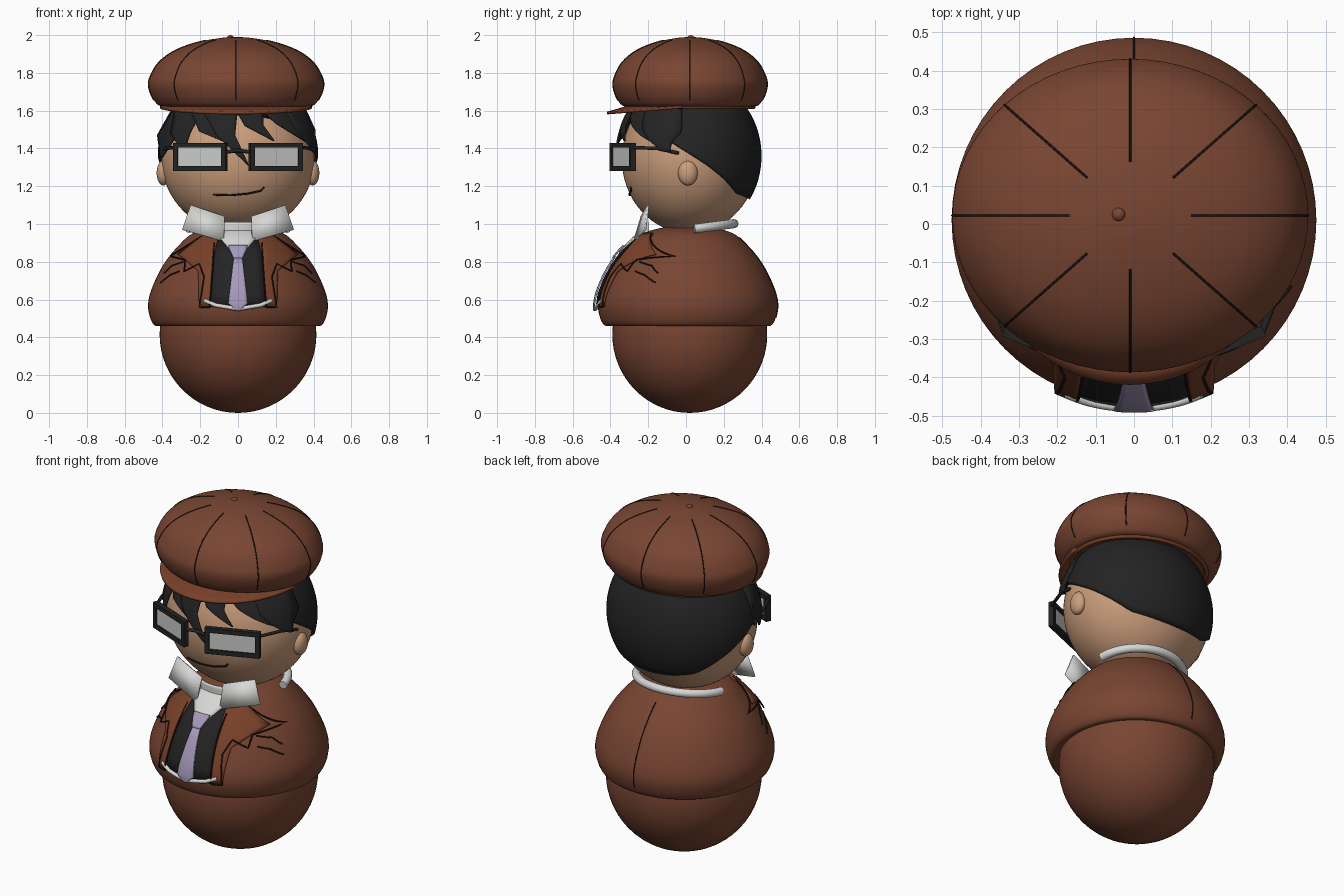
import bpy, bmesh, math
from mathutils import Vector, Matrix

if "Cube" in bpy.data.objects:
    bpy.data.objects.remove(bpy.data.objects["Cube"])


def mat(name, r, g, b):
    m = bpy.data.materials.new(name)
    m.diffuse_color = (r, g, b, 1)
    m.use_nodes = True
    m.node_tree.nodes["Principled BSDF"].inputs["Base Color"].default_value = m.diffuse_color
    return m


BROWN = mat("brown_cloth", 0.19, 0.06, 0.032)
RUST = mat("rust_cloth", 0.19, 0.052, 0.022)
SKIN = mat("skin", 0.60, 0.34, 0.20)
BLACK = mat("black_hair", 0.017, 0.017, 0.017)
INK = mat("dark_line", 0.012, 0.007, 0.005)
WHITE = mat("white_cloth", 0.68, 0.69, 0.67)
LENS = mat("lens_grey", 0.60, 0.61, 0.59)
LILAC = mat("lilac_tie", 0.38, 0.32, 0.50)


def finish(name, bm, m, thick=0, offset=0):
    bmesh.ops.recalc_face_normals(bm, faces=bm.faces)
    me = bpy.data.meshes.new(name)
    bm.to_mesh(me)
    bm.free()
    me.materials.append(m)
    for p in me.polygons:
        p.use_smooth = True
    me.set_sharp_from_angle(angle=math.radians(40))
    ob = bpy.data.objects.new(name, me)
    bpy.context.collection.objects.link(ob)
    if thick:
        s = ob.modifiers.new("thickness", 'SOLIDIFY')
        s.thickness, s.offset = thick, offset
    return ob


def grid(name, rows, m, closed=False, thick=0, offset=0, caps=False):
    bm = bmesh.new()
    vs = [[bm.verts.new(p) for p in r] for r in rows]
    n = len(rows[0])
    for a, b in zip(vs, vs[1:]):
        for i in range(n if closed else n - 1):
            j = (i + 1) % n
            bm.faces.new((a[i], a[j], b[j], b[i]))
    if caps:
        bm.faces.new(vs[0])
        bm.faces.new(vs[-1])
    return finish(name, bm, m, thick, offset)


def smooth_path(pts, n=6):
    # Catmull-Rom through the points
    p = [Vector(q) for q in pts]
    p = [2 * p[0] - p[1]] + p + [2 * p[-1] - p[-2]]
    out = []
    for a, b, c, d in zip(p, p[1:], p[2:], p[3:]):
        for k in range(n):
            t = k / n
            out.append(0.5 * (2 * b + (c - a) * t + (2 * a - 5 * b + 4 * c - d) * t * t
                              + (3 * b - a - 3 * c + d) * t ** 3))
    return out + [p[-2]]


def lathe(name, prof, m, cx=0, cy=0, sx=1, sy=1, n=64):
    rows = [[(cx + r * sx * math.cos(2 * math.pi * i / n),
              cy + r * sy * math.sin(2 * math.pi * i / n), z) for i in range(n)] for r, z in prof]
    return grid(name, rows, m, closed=True, caps=True)


def ball(name, c, rad, m, seg=48):
    bm = bmesh.new()
    bmesh.ops.create_uvsphere(bm, u_segments=seg, v_segments=seg // 2, radius=1,
                              matrix=Matrix.Translation(c) @ Matrix.Diagonal((*rad, 1)))
    return finish(name, bm, m)


def tube(name, pts, r, m, cyclic=False):
    cu = bpy.data.curves.new(name, 'CURVE')
    cu.dimensions, cu.bevel_depth, cu.bevel_resolution, cu.use_fill_caps = '3D', r, 2, True
    sp = cu.splines.new('POLY')
    sp.points.add(len(pts) - 1)
    for q, p in zip(sp.points, pts):
        q.co = (*p, 1)
    sp.use_cyclic_u = cyclic
    cu.materials.append(m)
    ob = bpy.data.objects.new(name, cu)
    bpy.context.collection.objects.link(ob)
    return ob


def lerp(table, k):
    for (a, u), (b, v) in zip(table, table[1:]):
        if a <= k <= b:
            return u + (v - u) * (k - a) / (b - a)
    return table[0][1] if k < table[0][0] else table[-1][1]


def patch(name, surf, rows, off, m, n=6, k=5):
    # panel hugging a surface, rows are (z, left x, right x)
    out = []
    for a, b in zip(rows, rows[1:]):
        for t in range(k):
            out.append([u + (v - u) * t / k for u, v in zip(a, b)])
    out.append(rows[-1])
    pts = [[(x, surf(x, z) - off, z) for x in (l + (r - l) * i / n for i in range(n + 1))]
           for z, l, r in out]
    return grid(name, pts, m, thick=0.009)


def ink(name, surf, pts, m=INK, r=0.004, off=0.004, k=6):
    path = []
    for a, b in zip(pts, pts[1:]):
        path += [(a[0] + (b[0] - a[0]) * t / k, a[1] + (b[1] - a[1]) * t / k) for t in range(k)]
    path.append(pts[-1])
    return tube(name, [(x, surf(x, z) - off, z) for x, z in path], r, m)


def ellipsoid(c, rad):
    return lambda x, z: c[1] - rad[1] * math.sqrt(
        max(0.005, 1 - (x / rad[0]) ** 2 - ((z - c[2]) / rad[2]) ** 2))


# Body: lower ball and flared jacket
ball("lower_body", (0, 0.02, 0.415), (0.415, 0.41, 0.415), BROWN, 64)
jp = smooth_path([(0.41, 0.462), (0.44, 0.463), (0.462, 0.495), (0.476, 0.56), (0.466, 0.63),
                  (0.43, 0.72), (0.385, 0.8), (0.32, 0.88), (0.24, 0.95), (0.12, 0.985)])
lathe("jacket", jp, BROWN, cy=0.01)
jz = [(z, r) for r, z in jp]


def jacket(x, z):
    return 0.01 - math.sqrt(max(0.002, max(0.22, lerp(jz, z)) ** 2 - x * x))


tube("jacket_back_seam", [(0, 0.01 + r, z) for r, z in jp if 0.5 < z < 0.93], 0.003, INK)

# Shirt, waistcoat, tie
patch("waistcoat", jacket, [(0.92, -0.13, 0.13), (0.56, -0.15, 0.15)], 0.008, BLACK)
patch("shirt", jacket, [(1.01, -0.1, 0.1), (0.93, -0.1, 0.1), (0.85, -0.03, 0.03)], 0.016, WHITE)
patch("tie_blade", jacket, [(0.83, -0.022, 0.022), (0.58, -0.052, 0.052), (0.54, -0.005, 0.005)],
      0.022, LILAC)
patch("tie_knot", jacket, [(0.885, -0.05, 0.05), (0.865, -0.045, 0.045), (0.82, -0.024, 0.024)],
      0.028, LILAC)

for s, side in ((-1, "left"), (1, "right")):
    # Lapels with stitched outlines and jacket folds
    patch(side + "_lapel", jacket,
          [(0.95, s * 0.1, s * 0.17), (0.84, s * 0.125, s * 0.32), (0.81, s * 0.13, s * 0.28),
           (0.75, s * 0.135, s * 0.21), (0.56, s * 0.15, s * 0.205)], 0.014, RUST)
    for i, pts in enumerate((
            [(0.17, 0.95), (0.28, 0.88), (0.36, 0.83), (0.28, 0.81), (0.285, 0.75), (0.205, 0.79),
             (0.18, 0.72), (0.205, 0.56), (0.15, 0.56)],
            [(0.125, 0.9), (0.135, 0.75), (0.15, 0.56)],
            [(0.29, 0.80), (0.35, 0.78), (0.39, 0.74)],
            [(0.31, 0.75), (0.36, 0.73), (0.41, 0.69)])):
        ink(f"{side}_jacket_line_{i}", jacket, [(s * x, z) for x, z in pts],
            off=0.02 if i < 2 else 0.002)
    ink(side + "_shirt_hem", jacket, [(s * 0.175, 0.595), (s * 0.12, 0.57), (0, 0.55)], WHITE,
        0.011, 0.014)
    # Raised collar points
    q = [(0.25, -0.2, 1.1), (0.07, -0.235, 1.04), (0.075, -0.275, 0.908), (0.295, -0.215, 0.97)]
    q = [(s * x, y, z) for x, y, z in q]
    grid(side + "_collar_point", [[q[0], q[1]], [q[3], q[2]]], WHITE, thick=0.01)
    # Ears
    ball(side + "_ear", (s * 0.395, 0.01, 1.27), (0.036, 0.052, 0.066), SKIN, 24)

# Rolled collar behind the neck
tube("rear_collar", [(0.26 * math.cos(a), 0.02 + 0.235 * math.sin(a), 0.972 + 0.03 * math.sin(a))
                     for a in (math.radians(d) for d in range(6, 175, 6))], 0.024, WHITE)

# Head and mouth
head_c, head_r = (0, 0.02, 1.345), (0.405, 0.36, 0.395)
ball("head", head_c, head_r, SKIN, 64)
ink("mouth", ellipsoid(head_c, head_r),
    [(-0.13, 1.155), (-0.04, 1.152), (0.05, 1.16), (0.12, 1.175), (0.14, 1.195)], r=0.005)

# Hair shell: lower edge drops from the brow to the nape
hc, hr = (0, 0.02, 1.36), (0.425, 0.38, 0.42)
edge = [(-1, 1.59), (-0.8, 1.56), (-0.6, 1.49), (-0.3, 1.44), (0, 1.37), (0.25, 1.31),
        (0.5, 1.24), (0.75, 1.16), (1, 1.13)]
rows = []
for j in range(17):
    row = []
    for i in range(80):
        a = 2 * math.pi * i / 80
        low = lerp(edge, math.cos(a))
        z = low + (1.68 - low) * j / 16
        f = math.sqrt(1 - ((z - hc[2]) / hr[2]) ** 2)
        row.append((hr[0] * f * math.sin(a), hc[1] + hr[1] * f * math.cos(a), z))
    rows.append(row)
grid("hair", rows, BLACK, closed=True, thick=0.03, offset=-1)

# Fringe locks: (left x, right x, middle x, middle z, tip x, tip z)
fringe = ellipsoid(hc, hr)
for i, (l, r, mx, mz, tx, tz) in enumerate((
        (-0.34, -0.22, -0.37, 1.47, -0.405, 1.35), (-0.33, -0.18, -0.30, 1.48, -0.29, 1.38),
        (-0.26, -0.12, -0.15, 1.49, -0.06, 1.43), (-0.20, 0.0, -0.06, 1.47, 0.055, 1.31),
        (-0.02, 0.13, 0.09, 1.52, 0.19, 1.44), (0.10, 0.26, 0.26, 1.53, 0.37, 1.43),
        (0.24, 0.35, 0.36, 1.5, 0.41, 1.38))):
    patch(f"fringe_lock_{i}", fringe, [(1.62, l, r), (mz, mx - 0.055, mx + 0.045),
                                       (tz, tx - 0.003, tx + 0.003)], 0.004 + 0.002 * i, BLACK)


# Glasses: angled rectangular frames, lenses, bridge and arms
def box(name, c, size, m, rot):
    bm = bmesh.new()
    bmesh.ops.create_cube(bm, size=1, matrix=Matrix.Translation(c) @ rot
                          @ Matrix.Diagonal((*size, 1)))
    return finish(name, bm, m)


for s, side in ((-1, "left"), (1, "right")):
    rot = Matrix.Rotation(s * math.radians(22), 4, 'Z')
    c = Vector((s * 0.2, -0.335, 1.355))
    w, h, t = 0.30, 0.15, 0.026
    for nm, dx, dz, sx, sz in (("top", 0, h / 2 - t / 2, w, t), ("bottom", 0, t / 2 - h / 2, w, t),
                               ("inner", -w / 2 + t / 2, 0, t, h),
                               ("outer", w / 2 - t / 2, 0, t, h)):
        box(f"{side}_frame_{nm}", c + rot @ Vector((s * dx, 0, dz)), (sx, 0.03, sz), BLACK, rot)
    box(side + "_lens", c, (w - t, 0.012, h - t), LENS, rot)
    tube(side + "_glasses_arm", [(s * 0.335, -0.28, 1.405), (s * 0.385, -0.15, 1.4),
                                 (s * 0.412, -0.04, 1.375)], 0.009, BLACK)
tube("glasses_bridge", [(-0.07, -0.385, 1.38), (0, -0.39, 1.39), (0.07, -0.385, 1.38)], 0.01, BLACK)

# Puffy cap with eight seams and a button
X, Y, SY = -0.01, 0.022, 0.88
cp = smooth_path([(0.25, 1.64), (0.385, 1.622), (0.435, 1.655), (0.464, 1.73), (0.451, 1.79),
                  (0.405, 1.86), (0.32, 1.92), (0.2, 1.963), (0.08, 1.985), (0.003, 1.99)])
lathe("cap", cp, BROWN, cx=X, cy=Y, sy=SY)
for i in range(8):
    a = i * math.pi / 4
    tube(f"cap_seam_{i}", [(X + r * math.cos(a), Y + r * SY * math.sin(a), z)
                           for r, z in cp if r > 0.15 and z > 1.65], 0.003, INK)
ball("cap_button", (-0.04, 0.025, 1.986), (0.018, 0.018, 0.014), BROWN, 16)

# Cap band and visor
ring = [math.radians(d) for d in range(0, 360, 6)]
tube("cap_band", [(X + 0.38 * math.cos(a), Y + 0.335 * math.sin(a), 1.62) for a in ring], 0.012,
     RUST, True)
rows = []
for k in range(5):
    row = []
    for d in range(-84, 85, 6):
        a = math.radians(d)
        e, f = k / 4, math.cos(a)
        row.append((X + (0.37 + 0.035 * e) * math.sin(a), Y - (0.32 + 0.12 * e) * f,
                    1.622 - 0.035 * f * e))
    rows.append(row)
grid("visor", rows, RUST, thick=0.014)
